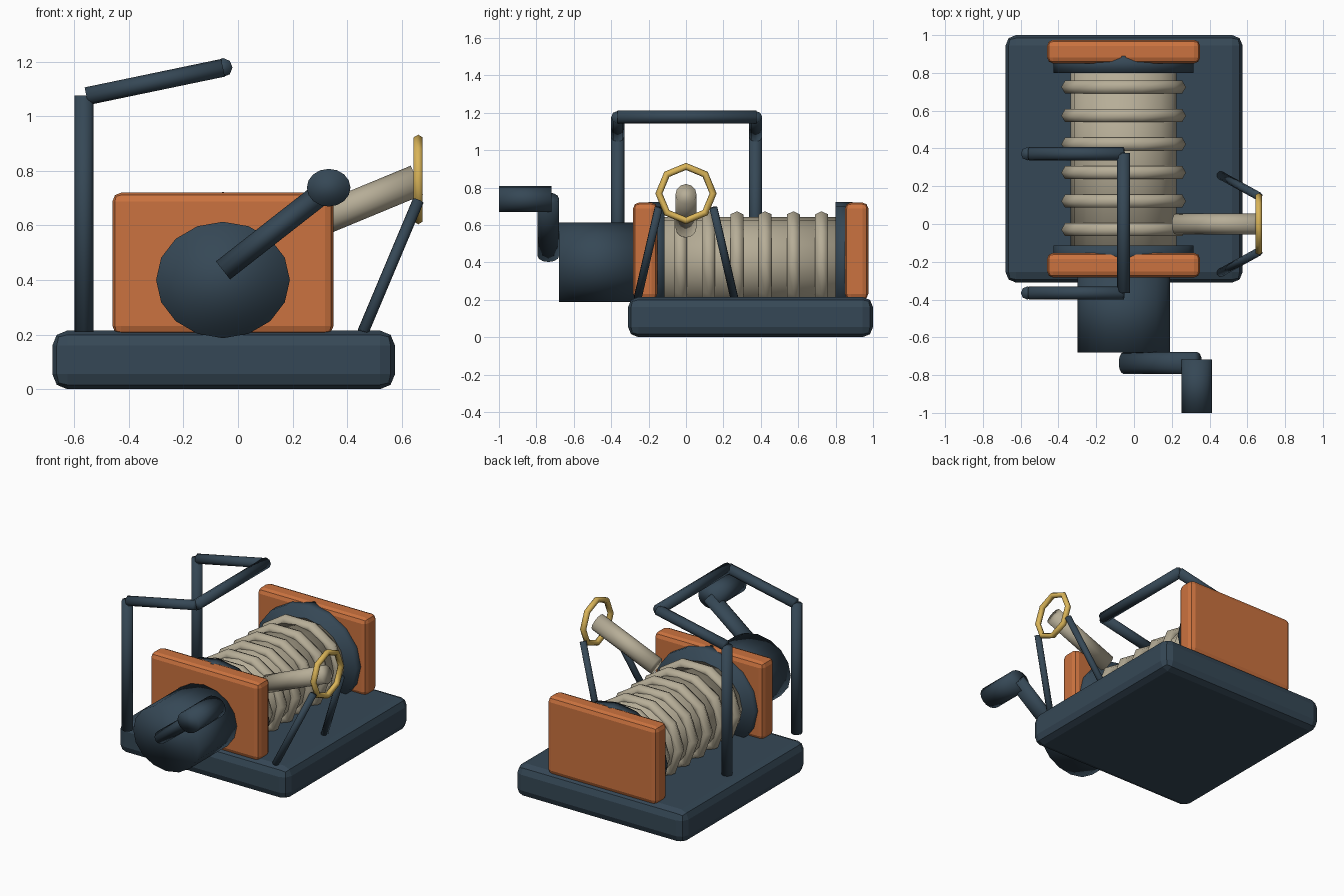
import bpy, bmesh, math
from mathutils import Matrix, Vector

cube = bpy.data.objects.get("Cube")
if cube:
    bpy.data.objects.remove(cube, do_unlink=True)


def material(name, rgb):
    m = bpy.data.materials.new(name)
    m.use_nodes = True
    m.diffuse_color = (*rgb, 1)
    bsdf = next(n for n in m.node_tree.nodes if n.type == 'BSDF_PRINCIPLED')
    bsdf.inputs["Base Color"].default_value = (*rgb, 1)
    return m


NAVY = material("dark_slate_blue", (0.036, 0.064, 0.092))
ORANGE = material("burnt_orange", (0.60, 0.17, 0.05))
TAN = material("rope_tan", (0.47, 0.42, 0.31))
GOLD = material("brass_gold", (0.70, 0.46, 0.10))


def finish(name, bm, mat, smooth):
    mesh = bpy.data.meshes.new(name)
    bm.to_mesh(mesh)
    bm.free()
    for p in mesh.polygons:
        p.use_smooth = smooth
    mesh.materials.append(mat)
    ob = bpy.data.objects.new(name, mesh)
    bpy.context.collection.objects.link(ob)
    return ob


def box(name, lo, hi, mat, bevel):
    lo, hi = Vector(lo), Vector(hi)
    bm = bmesh.new()
    bmesh.ops.create_cube(bm, size=1, matrix=Matrix.Translation((lo + hi) / 2)
                          @ Matrix.Diagonal((*(hi - lo), 1)))
    ob = finish(name, bm, mat, False)
    mod = ob.modifiers.new("Bevel", 'BEVEL')
    mod.width, mod.segments = bevel, 2


def rod(name, a, b, r_side, r_up, mat, sides=8):
    """Elliptical cylinder from a to b."""
    a, b = Vector(a), Vector(b)
    d = (b - a).normalized()
    ref = Vector((0, 1, 0)) if abs(d.z) > 0.99 else Vector((0, 0, 1))
    side = ref.cross(d).normalized()
    up = d.cross(side)
    m = Matrix((side * r_side, up * r_up, b - a)).transposed().to_4x4()
    bm = bmesh.new()
    bmesh.ops.create_cone(bm, cap_ends=True, segments=sides, radius1=1, radius2=1, depth=1,
                          matrix=Matrix.Translation((a + b) / 2) @ m)
    return finish(name, bm, mat, True)


def torus(name, loc, rot, major, minor, mat, sides, tube, scale=(1, 1, 1)):
    bpy.ops.mesh.primitive_torus_add(major_radius=major, minor_radius=minor,
                                     major_segments=sides, minor_segments=tube,
                                     location=loc, rotation=rot)
    ob = bpy.context.object
    ob.name = name
    ob.scale = scale
    ob.data.materials.append(mat)
    bpy.ops.object.shade_smooth()


CX, CZ, FLAT = -0.055, 0.4, 0.87   # drum axis and its vertical squash


def drum_part(name, y0, y1, r, mat, sides=16):
    rod(name, (CX, y0, CZ), (CX, y1, CZ), r, r * FLAT, mat, sides)


# Base and side plates
box("base", (-0.68, -0.31, 0), (0.575, 1.0, 0.215), NAVY, 0.055)
box("front_plate", (-0.46, -0.283, 0.2), (0.35, -0.153, 0.72), ORANGE, 0.032)
box("back_plate", (-0.46, 0.85, 0.2), (0.35, 0.975, 0.72), ORANGE, 0.032)

# Drum, flanges and rope windings
drum_part("drum", -0.2, 0.88, 0.28, TAN)
drum_part("front_flange", -0.2, -0.115, 0.37, NAVY)
drum_part("back_flange", 0.80, 0.89, 0.37, NAVY)
for i in range(6):
    torus(f"rope_turn_{i + 1}", (CX, -0.03 + 0.151 * i, CZ), (math.pi / 2, 0, 0),
          0.29, 0.04, TAN, 10, 6, (1, FLAT, 1))

# Motor and crank
drum_part("motor", -0.68, -0.25, 0.245, NAVY)
rod("crank_arm", (CX, -0.736, 0.435), (0.335, -0.736, 0.74), 0.058, 0.042, NAVY, 12)
rod("crank_handle", (0.332, -1.0, 0.738), (0.332, -0.718, 0.738), 0.08, 0.069, NAVY, 16)

# Overhead frame
for label, y in (("front", -0.365), ("back", 0.372)):
    rod(label + "_post", (-0.564, y, 0.21), (-0.564, y, 1.075), 0.035, 0.035, NAVY)
    rod(label + "_frame_arm", (-0.555, y, 1.073), (CX, y, 1.177), 0.035, 0.033, NAVY)
rod("frame_crossbar", (CX, -0.365, 1.178), (CX, 0.377, 1.178), 0.035, 0.035, NAVY)

# Rope lead, guide ring and struts
rod("rope_lead", (0.222, 0, 0.586), (0.655, 0, 0.765), 0.056, 0.058, TAN, 12)
torus("guide_ring", (0.66, 0, 0.768), (0, math.pi / 2, 0), 0.145, 0.019, GOLD, 8, 6)
for label, s in (("front", -1), ("back", 1)):
    rod(label + "_strut", (0.458, s * 0.258, 0.21), (0.66, s * 0.147, 0.69), 0.022, 0.022, NAVY)
